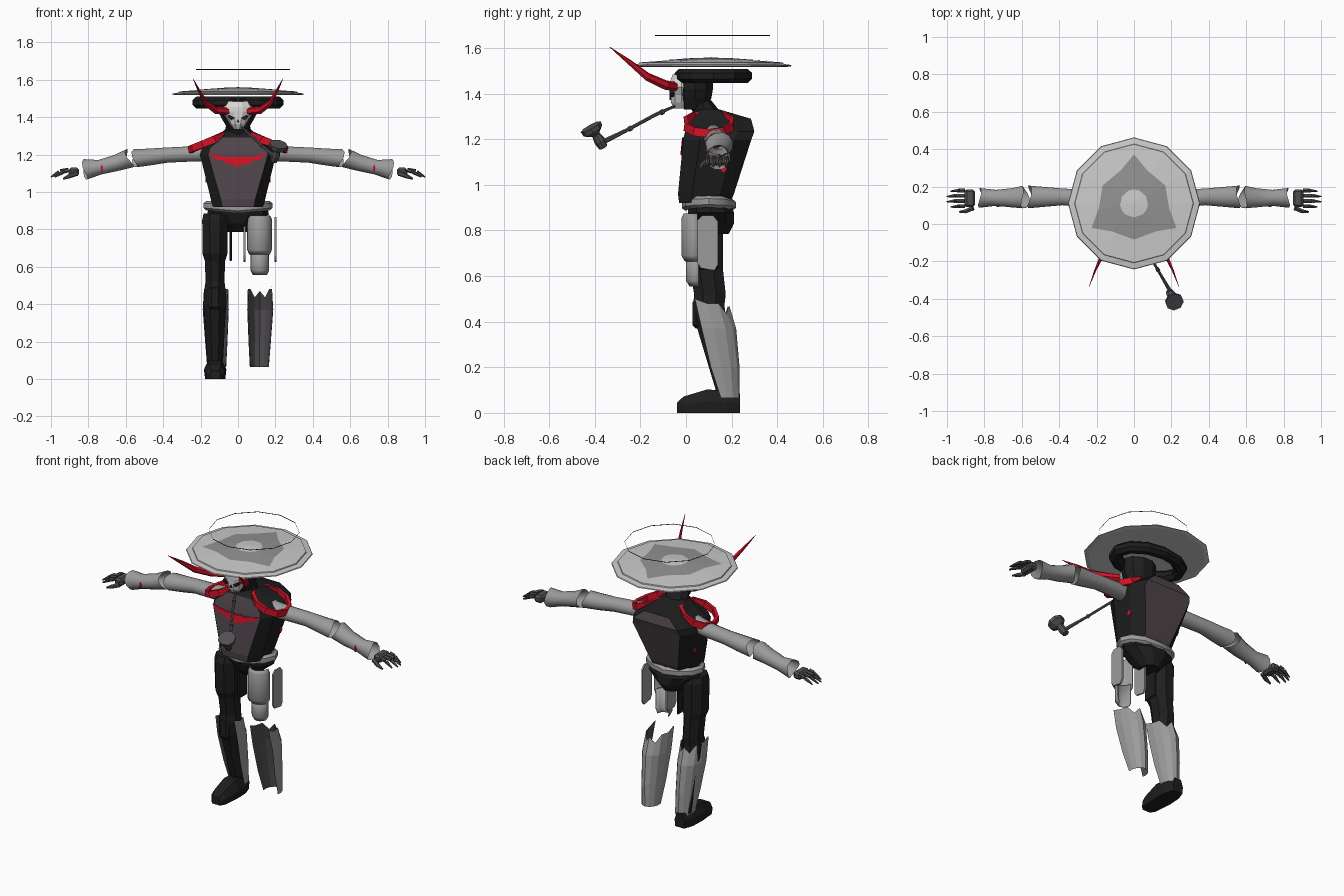
import bpy, bmesh, math
from mathutils import Vector as V

if "Cube" in bpy.data.objects:
    bpy.data.objects.remove(bpy.data.objects["Cube"])


def material(name, *c):
    m = bpy.data.materials.new(name)
    m.diffuse_color = (*c, 1)
    m.use_nodes = True
    m.node_tree.nodes["Principled BSDF"].inputs["Base Color"].default_value = m.diffuse_color
    return m


BLACK = material("black cloth", .013, .013, .013)
GREY = material("limb grey", .33, .33, .33)
PALE = material("pale hat", .60, .60, .60)
MID = material("hat pattern grey", .29, .29, .29)
PURPLE = material("dusty purple", .078, .06, .07)
RED = material("red", .66, .006, .02)
BONE = material("bone", .70, .69, .67)
DARK = material("gunmetal", .085, .078, .085)


def finish(name, bm, mats, mirror=False, smooth=0):
    bmesh.ops.recalc_face_normals(bm, faces=bm.faces)
    me = bpy.data.meshes.new(name)
    bm.to_mesh(me)
    bm.free()
    ob = bpy.data.objects.new(name, me)
    bpy.context.collection.objects.link(ob)
    for m in mats if isinstance(mats, list) else [mats]:
        me.materials.append(m)
    if smooth:
        bpy.ops.object.select_all(action='DESELECT')
        bpy.context.view_layer.objects.active = ob
        ob.select_set(True)
        bpy.ops.object.shade_smooth_by_angle(angle=math.radians(smooth))
    if mirror:
        ob.modifiers.new("Mirror", 'MIRROR')
    return ob


def loft(name, rings, mat, caps=True, loop=False, closed=True, **kw):
    """Skin a list of equal-length point rings."""
    bm = bmesh.new()
    vs = [[bm.verts.new(p) for p in r] for r in rings]
    n = len(vs[0])
    for i in range(len(vs) if loop else len(vs) - 1):
        a, b = vs[i], vs[(i + 1) % len(vs)]
        for j in range(n if closed else n - 1):
            k = (j + 1) % n
            bm.faces.new((a[j], a[k], b[k], b[j]))
    if caps and not loop and closed:
        bm.faces.new(vs[0])
        bm.faces.new(vs[-1])
    return finish(name, bm, mat, **kw)


def oval(cx, cy, z, rx, ry, n=10, a0=0, a1=360):
    """Points on a level oval, or on part of one."""
    full = a1 - a0 == 360
    out = []
    for i in range(n):
        a = math.radians(a0 + (a1 - a0) * i / (n if full else n - 1))
        out.append((cx + rx * math.cos(a), cy + ry * math.sin(a), z))
    return out


def sweep(name, pts, radii, mat, sides=8, loop=False, jag=(0, 0), **kw):
    """Oval tube along a path; jag gives wavy torn ends."""
    pts = [V(p) for p in pts]
    n, rings = len(pts), []
    if isinstance(radii, tuple):
        radii = [radii] * n
    for i, p in enumerate(pts):
        if loop:
            d = pts[(i + 1) % n] - pts[i - 1]
        else:
            d = pts[min(i + 1, n - 1)] - pts[max(i - 1, 0)]
        d.normalize()
        u = d.cross(V((0, 1, 0) if abs(d.z) > .9 else (0, 0, 1))).normalized()
        v = u.cross(d)
        j = jag[0] if i == 0 else jag[1] if i == n - 1 else 0
        r = radii[i]
        ru, rv = r if isinstance(r, tuple) else (r, r)
        rings.append([p + u * ru * math.cos(t) + v * rv * math.sin(t) + d * j * math.sin(2 * t + .6)
                      for k in range(sides) for t in [math.tau * (k + .5) / sides]])
    return loft(name, rings, mat, loop=loop, **kw)


def box(name, lo, hi, mat, bevel=0, **kw):
    bm = bmesh.new()
    bmesh.ops.create_cube(bm, size=1)
    for v in bm.verts:
        v.co = [(l + h) / 2 + c * (h - l) for l, h, c in zip(lo, hi, v.co)]
    if bevel:
        bmesh.ops.bevel(bm, geom=bm.edges[:], offset=bevel, segments=1, affect='EDGES')
    return finish(name, bm, mat, **kw)


def plate(name, pts, mat, depth=(0, .004, 0), **kw):
    """Polygon pushed along a vector."""
    bm = bmesh.new()
    f = bm.faces.new([bm.verts.new(p) for p in pts])
    ex = bmesh.ops.extrude_face_region(bm, geom=[f])
    for v in ex["geom"]:
        if isinstance(v, bmesh.types.BMVert):
            v.co += V(depth)
    return finish(name, bm, mat, **kw)


# Hat: shallow twelve-sided disc with painted three-pointed pattern
HY = .11
loft("hat", [oval(0, HY, z, r, r, 12) for r, z in
             ((.02, 1.53), (.33, 1.517), (.353, 1.521), (.35, 1.526), (.318, 1.531), (.316, 1.537), (.002, 1.560))], PALE)
inner, outer = [], []
for k in range(12):
    off, r = ((0, .262), (22, .19), (60, .193), (98, .19))[k % 4]
    a = math.radians(90 + 120 * (k // 4) + off)
    for lst, rr in ((inner, .075), (outer, r)):
        lst.append((rr * math.cos(a), HY + rr * math.sin(a), 1.5625 - .0735 * rr))
loft("hat_pattern", [inner, outer], MID, caps=False)
sweep("hat_underroll", oval(0, .12, 1.478, .208, .135, 12), (.038, .034), BLACK, 8, loop=True)
loft("floating_ring", [oval(.027, .117, z, .252, .252, 12) for z in (1.653, 1.657)], BLACK, caps=False)

# Head, neck and skull mask
loft("head", [oval(0, .04, z, rx, ry, 10) for z, rx, ry in
              ((1.33, .05, .05), (1.38, .08, .075), (1.42, .1, .082), (1.50, .105, .085))], BLACK)
loft("neck", [oval(0, cy, z, r, r * .85, 8) for z, r, cy in
              ((1.26, .085, .1), (1.32, .072, .09), (1.37, .06, .06))], BLACK)
loft("skull_mask", [oval(0, -.02, z, rx, ry, 10) for z, rx, ry in
                    ((1.335, .022, .035), (1.362, .044, .048), (1.395, .06, .05), (1.43, .086, .052),
                     (1.455, .078, .052), (1.484, .062, .04))], BONE)
plate("eye_socket", [(x, -.073, z) for x, z in ((.016, 1.396), (.036, 1.385), (.054, 1.402), (.05, 1.413))],
      BLACK, (0, .03, 0), mirror=True)
plate("nose_hole", [(x, -.073, z) for x, z in ((-.009, 1.372), (.009, 1.372), (0, 1.389))], BLACK, (0, .01, 0))
sweep("horn", [(.05, -.04, 1.43), (.12, -.09, 1.438), (.172, -.17, 1.475), (.208, -.25, 1.54), (.24, -.335, 1.605)],
      [.02, (.017, .021), (.011, .018), (.006, .011), .001], RED, 6, mirror=True)

# Long smoking pipe
sweep("pipe_stem", [(.02, -.05, 1.345), (.06, -.13, 1.31), (.13, -.25, 1.245), (.2, -.37, 1.185)],
      [.006, .008, .008, .012], DARK, 6)
for x, y, z in ((.045, -.1, 1.322), (.125, -.24, 1.25)):
    sweep("pipe_bead", [(x, y, z), (x + .006, y - .011, z - .006)], [.012, .012], DARK, 6)
sweep("pipe_bowl", [(.19, -.363, 1.165), (.2, -.38, 1.195), (.208, -.395, 1.22), (.213, -.408, 1.237),
                    (.217, -.418, 1.255)], [.02, .025, .018, .048, .05], DARK, 8)

# Torso: purple front and back panels, black sides
rings = []
for z, fw, w, yf, yb in ((.92, .085, .135, -.03, .19), (.96, .092, .145, -.035, .21), (1.20, .16, .203, -.012, .287),
                         (1.235, .15, .19, -.004, .30), (1.29, .085, .115, .012, .285), (1.33, .055, .075, .05, .15)):
    q = (yb - yf) / 4
    rings.append([(fw, yf, z), (w, yf + q, z), (w, yb - q, z), (fw, yb, z),
                  (-fw, yb, z), (-w, yb - q, z), (-w, yf + q, z), (-fw, yf, z)])
torso = loft("torso", rings, [BLACK, PURPLE])
for p in torso.data.polygons:
    p.material_index = int(abs(p.normal.y) > .8 and p.center.z < 1.3)
half = [(0, 1.185), (.03, 1.19), (.06, 1.186), (.10, 1.195), (.16, 1.208), (.12, 1.175), (.075, 1.165),
        (.05, 1.145), (.03, 1.15), (0, 1.132)]
mark = half + [(-x, z) for x, z in half[-2:0:-1]]
plate("chest_mark", [(x, -.018 - (1.20 - z) * .096, z) for x, z in mark], RED, (0, .008, 0))
plate("side_mark", [(.175, y, z) for y, z in ((.15, 1.07), (.165, 1.05), (.18, 1.07), (.165, 1.095))],
      RED, (-.009, 0, 0), mirror=True)
sweep("shoulder_loop", [(.157 + .1 * math.cos(t), .1 + .105 * math.sin(t), 1.268 - .042 * math.cos(t))
                        for t in [math.tau * k / 10 for k in range(10)]], (.013, .027), RED, 4, loop=True, mirror=True)

# Arms: torn sleeves, open at the elbow
sweep("upper_arm", [(.15, .12, 1.212), (.25, .135, 1.203), (.38, .145, 1.197), (.48, .145, 1.186), (.555, .145, 1.18)],
      [.05, (.05, .042), (.046, .042), (.055, .047), (.062, .05)], GREY, 12,
      jag=(0, .013), caps=False, smooth=40, mirror=True)
sweep("forearm", [(.585, .145, 1.178), (.65, .14, 1.155), (.74, .14, 1.132), (.82, .14, 1.12)],
      [(.062, .053), (.053, .045), (.044, .041), (.054, .056)], GREY, 12,
      jag=(.013, .01), caps=False, smooth=40, mirror=True)
plate("forearm_mark", [(.72, .092, 1.128), (.728, .092, 1.108), (.736, .092, 1.128), (.728, .092, 1.148)],
      RED, (0, .009, 0), mirror=True)

# Hands with separate finger joints
box("palm", (.85, .09, 1.085), (.905, .185, 1.13), DARK, .012, mirror=True)
for k in range(4):
    y = .095 + .028 * k
    e = .93 + (.02 if k in (1, 2) else 0)
    sweep("finger_base", [(.905, y, 1.118), (e, y, 1.11)], [.011, .012], DARK, 6, mirror=True)
    sweep("finger_tip", [(e + .006, y, 1.106), (e + .05, y - .004, 1.08)], [.011, .004], DARK, 6, mirror=True)
sweep("thumb", [(.86, .085, 1.1), (.9, .068, 1.085), (.935, .065, 1.07)], [.014, .012, .005], DARK, 6, mirror=True)

# Pelvis and belt
loft("pelvis", [oval(0, cy, z, rx, ry, 10) for z, rx, ry, cy in
                ((.785, .055, .06, .13), (.83, .10, .095, .12), (.88, .165, .105, .11), (.925, .155, .1, .1))], BLACK)
sweep("belt", [(x, y, z + .015 * abs(x) / .17 - .006) for x, y, z in oval(0, .1, .918, .168, .103, 12)],
      (.018, .026), GREY, 6, loop=True, smooth=40)

# Full black leg on one side
loft("left_leg", [oval(-.123, cy, z, rx, ry, 8, 22.5, 382.5) for z, rx, ry, cy in
                  ((.885, .066, .074, .08), (.85, .074, .09, .08), (.67, .072, .088, .082), (.63, .058, .078, .09),
                   (.52, .055, .075, .105), (.47, .062, .074, .1), (.40, .066, .075, .11), (.30, .058, .07, .135),
                   (.08, .046, .047, .18))], BLACK)
box("left_inner_plate", (-.045, .05, .63), (-.033, .14, .86), BLACK, .005)
box("left_knee_guard", (-.158, .028, .37), (-.09, .07, .50), BLACK, .015)
loft("left_foot", [[(-.122 + sx * w * t, y, z) for sx, t, z in
                    ((-1, .9, 0), (1, .9, 0), (1, 1, h * .5), (1, .6, h), (-1, .6, h), (-1, 1, h * .5))]
                   for y, w, h in ((-.04, .03, .045), (-.01, .05, .072), (.09, .06, .102), (.18, .056, .1),
                                   (.236, .034, .085))], BLACK)


# Thigh armour around an empty leg on the other side
def shell(name, secs, a0, a1, n, **kw):
    ob = loft(name, [oval(cx, cy, z, rx, ry, n, a0, a1) for z, cx, cy, rx, ry in secs], GREY, closed=False, **kw)
    ob.modifiers.new("Thickness", 'SOLIDIFY').thickness = .006


shell("right_thigh_plate", [(.875, .115, .05, .055, .06), (.855, .115, .05, .066, .07), (.69, .115, .05, .066, .07),
                            (.665, .115, .05, .055, .055)], 180, 360, 9, smooth=35)
shell("right_knee_plate", [(.70, .117, .055, .05, .055), (.58, .117, .055, .05, .055), (.555, .117, .055, .038, .04)],
      180, 360, 7, smooth=35)
for nm, x in (("right_inner_plate", .03), ("right_outer_plate", .195)):
    plate(nm, [(x, y, z) for y, z in ((.05, .66), (.065, .635), (.125, .625), (.14, .65), (.14, .84), (.12, .865),
                                      (.07, .865), (.05, .845))], GREY, (.01, 0, 0))

# Greaves: grey half shells round the calf, dark lining, torn top edge
for name, mat, s in (("greave", GREY, 1), ("greave_lining", DARK, .95)):
    rows = []
    for z, cx, cy, rx, ry in ((.47, .117, .07, .066, .12), (.37, .119, .1, .071, .12), (.2, .116, .135, .061, .1),
                              (.065, .114, .17, .052, .065)):
        row = oval(cx, cy, z, rx * s, ry * s, 9, -15, 195)
        if z > .4:
            row = [(x, y, z + (.03, .01, .01, -.035, .0, -.035, .01, .01, .03)[i]) for i, (x, y, z) in enumerate(row)]
        rows.append(row)
    loft(name, rows, mat, closed=False, mirror=True)
